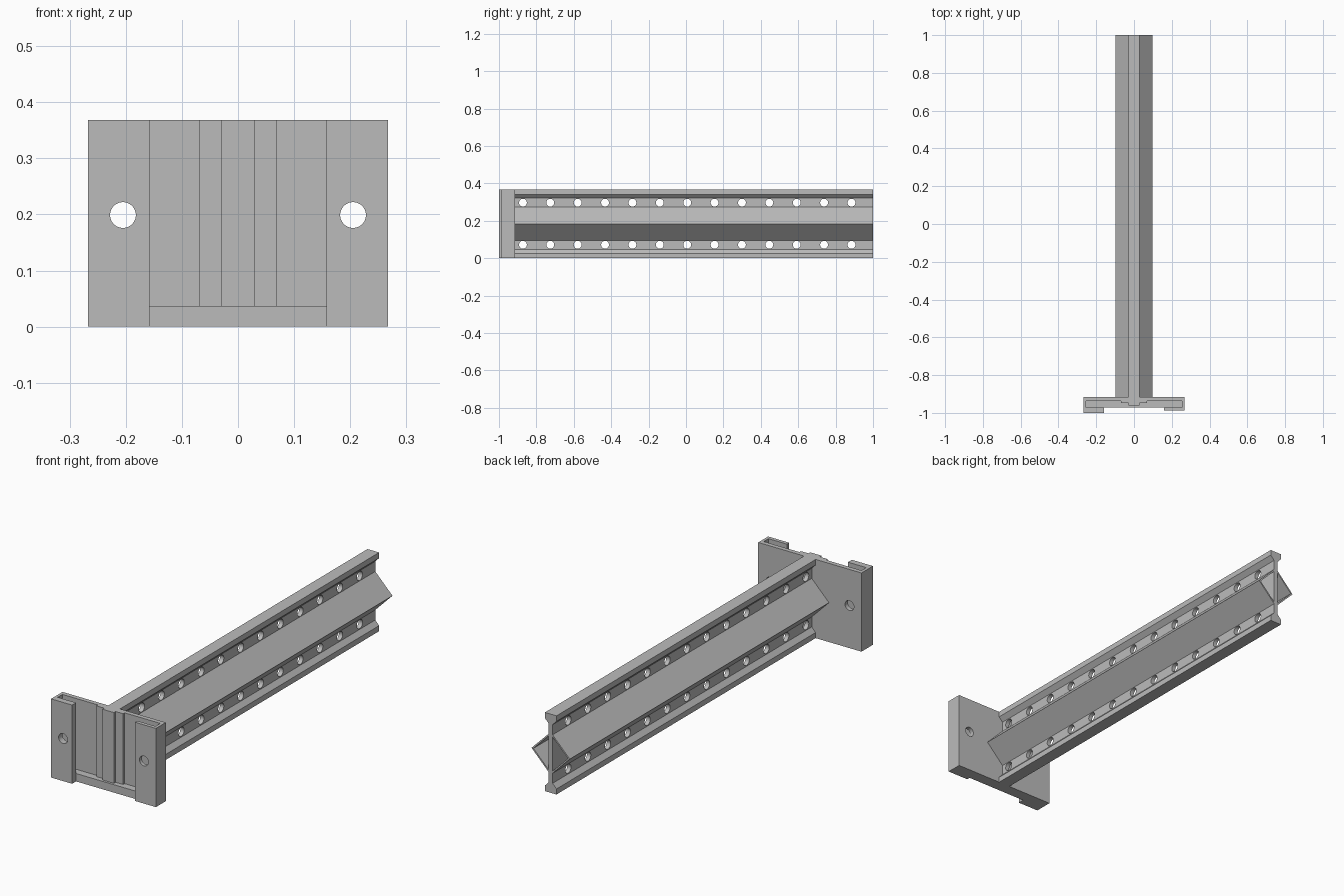
import bpy, bmesh, math
from mathutils import Matrix, Vector

if "Cube" in bpy.data.objects:
    bpy.data.objects.remove(bpy.data.objects["Cube"], do_unlink=True)

grey = bpy.data.materials.new("plain grey")
grey.use_nodes = True
grey.diffuse_color = (0.5, 0.5, 0.5, 1)
grey.node_tree.nodes["Principled BSDF"].inputs["Base Color"].default_value = (0.5, 0.5, 0.5, 1)

HEIGHT = 0.368
MID = HEIGHT / 2
PLATE_BACK = -0.915


def add_object(name, bm):
    bmesh.ops.recalc_face_normals(bm, faces=bm.faces)
    mesh = bpy.data.meshes.new(name)
    bm.to_mesh(mesh)
    bm.free()
    mesh.materials.append(grey)
    obj = bpy.data.objects.new(name, mesh)
    bpy.context.collection.objects.link(obj)
    return obj


def extrude(name, points, axis, start, end):
    """Extrude a profile: (x, y) points along z, or (x, z) points along y."""
    bm = bmesh.new()
    place = (lambda a, b: (a, b, start)) if axis == "z" else (lambda a, b: (a, start, b))
    face = bm.faces.new([bm.verts.new(place(*p)) for p in points])
    grown = bmesh.ops.extrude_face_region(bm, geom=[face])["geom"]
    step = Vector((0, 0, end - start) if axis == "z" else (0, end - start, 0))
    bmesh.ops.translate(bm, vec=step, verts=[g for g in grown if isinstance(g, bmesh.types.BMVert)])
    return add_object(name, bm)


def drill(obj, centres, radius, axis, depth):
    """Cut round holes through a part."""
    bm = bmesh.new()
    turn = Matrix.Rotation(math.pi / 2, 4, "Y" if axis == "x" else "X")
    for c in centres:
        bmesh.ops.create_cone(bm, cap_ends=True, segments=32, radius1=radius, radius2=radius,
                              depth=depth, matrix=Matrix.Translation(c) @ turn)
    cutter = add_object("hole_cutter", bm)
    cutter.hide_render = True
    mod = obj.modifiers.new("holes", "BOOLEAN")
    mod.operation, mod.solver, mod.object = "DIFFERENCE", "EXACT", cutter
    bpy.ops.object.select_all(action="DESELECT")
    bpy.context.view_layer.objects.active = obj
    obj.select_set(True)
    bpy.ops.object.modifier_apply(modifier=mod.name)
    bpy.data.objects.remove(cutter, do_unlink=True)
    bpy.ops.object.shade_smooth_by_angle(angle=math.radians(30))


def mirrored(points):
    return [(-x, b) for x, b in reversed(points)]


# I-beam with sloped flange roots
WEB, FLANGE = 0.01, 0.03
lower = [(FLANGE, 0), (FLANGE, 0.026), (WEB, 0.047)]
right_side = lower + [(x, HEIGHT - z) for x, z in reversed(lower)]
beam = extrude("beam", right_side + mirrored(right_side), "y", PLATE_BACK, 1)
hole_rows = [(0, -0.872 + 0.1464 * i, z) for i in range(13) for z in (0.072, 0.297)]
drill(beam, hole_rows, 0.021, "x", 0.2)

# Hollow angled wings on both sides of the web
REACH, WALL = 0.099, 0.01
wing = [(WEB, MID + 0.09), (REACH, MID), (WEB, MID - 0.09),
        (WEB, MID - 0.09 + WALL), (REACH - WALL, MID), (WEB, MID + 0.09 - WALL)]
extrude("left_wing", wing, "y", PLATE_BACK, 1)
extrude("right_wing", mirrored(wing), "y", PLATE_BACK, 1)

# Slotted end bracket: back plate, stepped centre rib and wrapped lips
EDGE, INNER, LIP = 0.267, 0.253, 0.158
SLOT_BACK, SLOT_FRONT = -0.936, -0.971


def half_bracket(lip_front):
    return [(0.03, -0.96), (0.03, -0.947), (0.069, -0.947), (0.069, SLOT_BACK),
            (INNER, SLOT_BACK), (INNER, SLOT_FRONT), (LIP, SLOT_FRONT),
            (LIP, lip_front), (EDGE, lip_front), (EDGE, PLATE_BACK)]


bracket = extrude("end_bracket", half_bracket(-0.988) + mirrored(half_bracket(-1.0)), "z", 0, HEIGHT)
drill(bracket, [(x, -0.95, 0.199) for x in (-0.205, 0.205)], 0.023, "y", 0.3)

# Sill closing the bottom of the slot
sill = [(-INNER, SLOT_FRONT), (INNER, SLOT_FRONT), (INNER, SLOT_BACK), (-INNER, SLOT_BACK)]
extrude("slot_sill", sill, "z", 0, 0.037)
